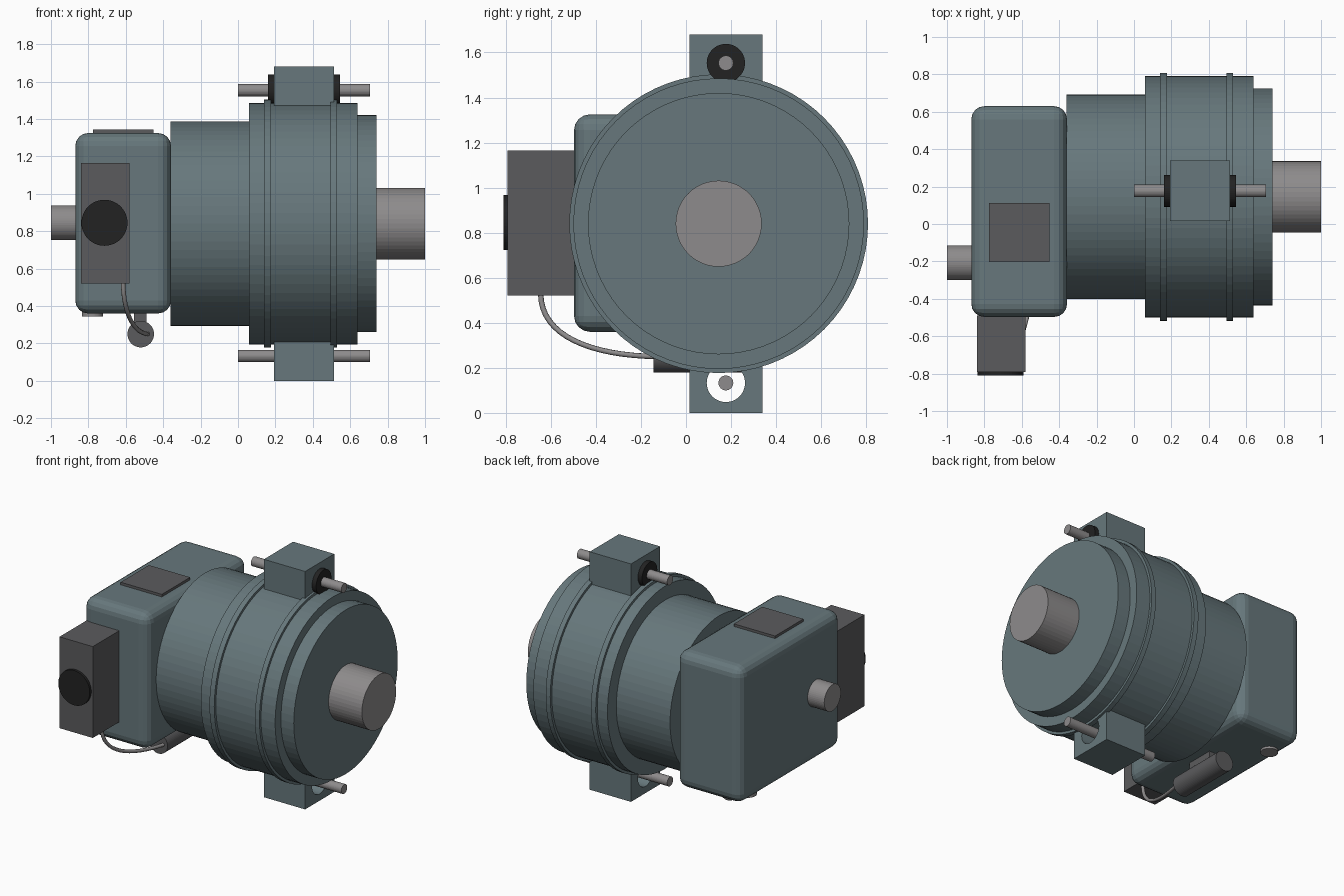
import bpy, bmesh, math
from mathutils import Matrix, Vector

if "Cube" in bpy.data.objects:
    bpy.data.objects.remove(bpy.data.objects["Cube"])

CY, CZ = 0.145, 0.84          # main motor axis
MY = 0.177                    # mount centre line


def material(name, r, g, b):
    m = bpy.data.materials.new(name)
    m.diffuse_color = (r, g, b, 1)
    m.use_nodes = True
    m.node_tree.nodes["Principled BSDF"].inputs["Base Color"].default_value = m.diffuse_color
    return m


PAINT = material("teal grey paint", 0.135, 0.187, 0.202)
STEEL = material("steel grey", 0.27, 0.26, 0.262)
DARK = material("dark grey", 0.105, 0.105, 0.11)
BLACK = material("black rubber", 0.016, 0.016, 0.016)


def add(name, bm, mat):
    bmesh.ops.recalc_face_normals(bm, faces=bm.faces)
    me = bpy.data.meshes.new(name)
    bm.to_mesh(me)
    bm.free()
    ob = bpy.data.objects.new(name, me)
    bpy.context.collection.objects.link(ob)
    me.materials.append(mat)
    return ob


def box(name, lo, hi, mat, bevel=0):
    lo, hi = Vector(lo), Vector(hi)
    bm = bmesh.new()
    bmesh.ops.create_cube(bm, size=1, matrix=Matrix.Translation((lo + hi) / 2)
                          @ Matrix.Diagonal((*(hi - lo), 1)))
    if bevel:
        bmesh.ops.bevel(bm, geom=bm.edges[:], offset=bevel, segments=4,
                        profile=0.5, affect='EDGES')
    return add(name, bm, mat)


def rod(name, a, b, r, mat, n=48):
    """Cylinder of radius r from point a to point b."""
    a, b = Vector(a), Vector(b)
    rot = (b - a).to_track_quat('Z', 'Y').to_matrix().to_4x4()
    bm = bmesh.new()
    bmesh.ops.create_cone(bm, cap_ends=True, segments=n, radius1=r, radius2=r,
                          depth=(b - a).length,
                          matrix=Matrix.Translation((a + b) / 2) @ rot)
    return add(name, bm, mat)


def lathe_x(name, profile, mat, n=72):
    """Closed (x, radius) profile turned around the motor axis."""
    bm = bmesh.new()
    rings = []
    for x, r in profile:
        rings.append([bm.verts.new((x, CY + r * math.cos(2 * math.pi * i / n),
                                    CZ + r * math.sin(2 * math.pi * i / n)))
                      for i in range(n)])
    for p, q in zip(rings, rings[1:]):
        for i in range(n):
            j = (i + 1) % n
            bm.faces.new((p[i], p[j], q[j], q[i]))
    bm.faces.new(rings[0])
    bm.faces.new(rings[-1])
    return add(name, bm, mat)


# Stepped motor housing with two raised ribs
lathe_x("motor_housing", [
    (-0.36, 0.547), (0.06, 0.547), (0.06, 0.645),
    (0.14, 0.645), (0.14, 0.663), (0.177, 0.663), (0.177, 0.645),
    (0.495, 0.645), (0.495, 0.663), (0.53, 0.663), (0.53, 0.645),
    (0.64, 0.645), (0.64, 0.58), (0.74, 0.58)], PAINT)
rod("output_shaft", (0.70, CY, CZ), (1.0, CY, CZ), 0.191, STEEL)

# Gearbox with rounded edges, input shaft, cover and drain plug
box("gearbox", (-0.87, -0.497, 0.36), (-0.358, 0.63, 1.325), PAINT, 0.07)
rod("input_shaft", (-1.0, -0.207, 0.845), (-0.84, -0.207, 0.845), 0.093, STEEL)
box("top_cover", (-0.775, -0.203, 1.31), (-0.453, 0.113, 1.343), DARK)
rod("drain_plug", (-0.778, 0.42, 0.345), (-0.778, 0.42, 0.38), 0.057, STEEL)

# Control box with round black knob
box("control_box", (-0.84, -0.792, 0.52), (-0.58, -0.49, 1.165), DARK)
rod("control_knob", (-0.714, -0.81, 0.845), (-0.714, -0.78, 0.845), 0.123, BLACK)

# Sensor cylinder below the gearbox, its bracket and cable
rod("sensor", (-0.52, -0.145, 0.25), (-0.52, 0.28, 0.25), 0.071, DARK)
box("sensor_bracket", (-0.557, -0.03, 0.27), (-0.488, 0.17, 0.38), DARK)
cu = bpy.data.curves.new("cable", 'CURVE')
cu.dimensions = '3D'
cu.bevel_depth = 0.012
cu.bevel_resolution = 2
cu.use_fill_caps = True
sp = cu.splines.new('BEZIER')
sp.resolution_u = 16
sp.bezier_points.add(1)
for p, co, h1, h2 in zip(
        sp.bezier_points,
        [(-0.615, -0.645, 0.53), (-0.48, -0.13, 0.25)],
        [(-0.615, -0.645, 0.6), (-0.55, -0.42, 0.255)],
        [(-0.61, -0.645, 0.34), (-0.46, -0.08, 0.25)]):
    p.handle_left_type = p.handle_right_type = 'FREE'
    p.co, p.handle_left, p.handle_right = co, h1, h2
cu.materials.append(STEEL)
bpy.context.collection.objects.link(bpy.data.objects.new("cable", cu))

# Top and bottom mounting blocks, each bored through for a pin
for side, z0, z1, zp in (("top", 1.42, 1.68, 1.553), ("bottom", 0.0, 0.25, 0.133)):
    block = box(side + "_mount", (0.192, 0.015, z0), (0.514, 0.34, z1), PAINT)
    bore = rod(side + "_bore_cutter", (0.1, MY, zp), (0.6, MY, zp), 0.085, PAINT)
    bore.hide_render = True
    bore.hide_set(True)
    cut = block.modifiers.new("bore", 'BOOLEAN')
    cut.operation = 'DIFFERENCE'
    cut.solver = 'EXACT'
    cut.object = bore
    rod(side + "_pin", (0.0, MY, zp), (0.706, MY, zp), 0.033, STEEL, 32)

# Rubber bushing in the top mount
rod("top_bushing", (0.16, MY, 1.553), (0.546, MY, 1.553), 0.085, BLACK)
